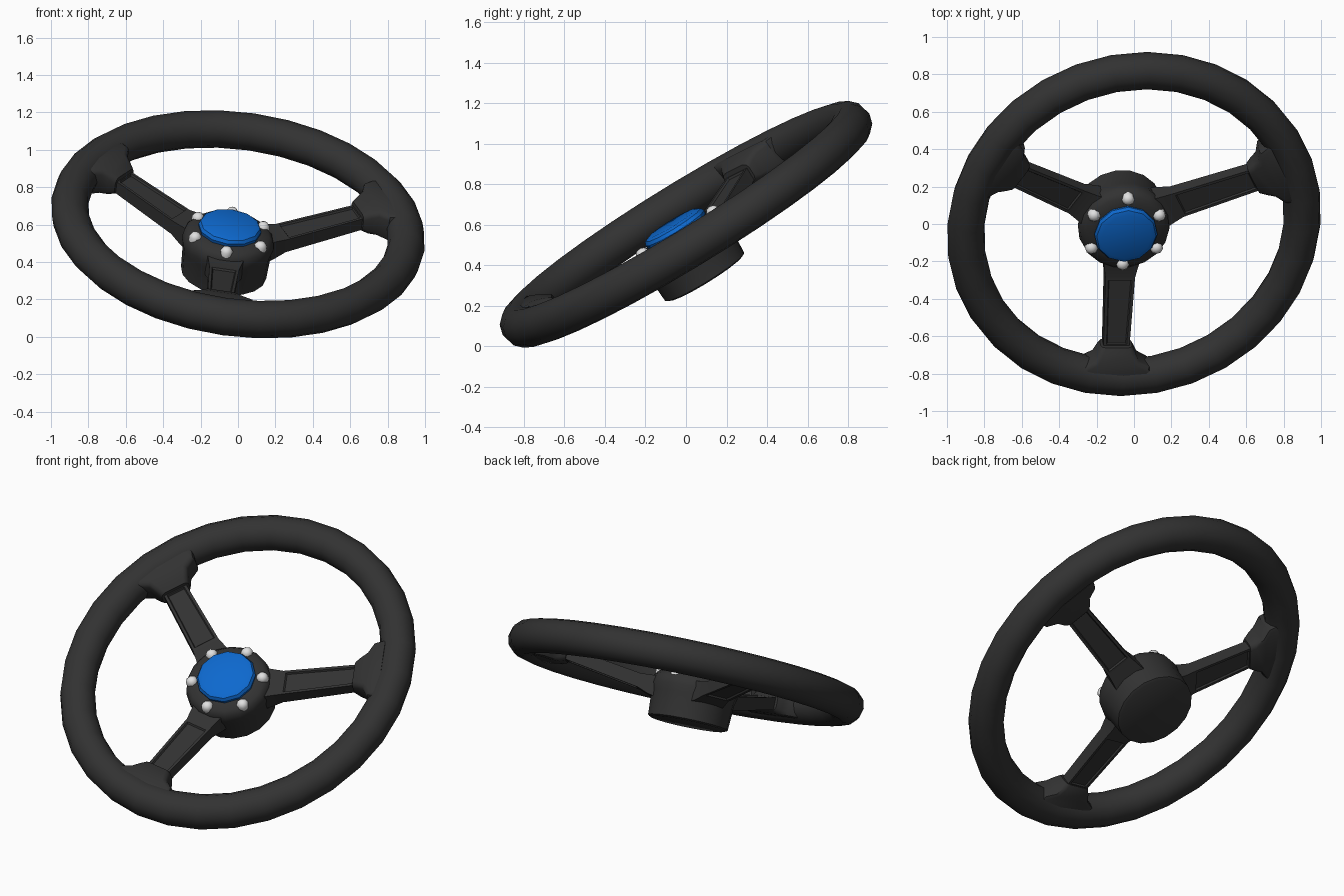
import bpy, bmesh, math
from mathutils import Matrix, Vector

if "Cube" in bpy.data.objects:
    bpy.data.objects.remove(bpy.data.objects["Cube"])

# Tilted wheel frame: u = sideways, v = up the wheel, w = facing the driver
w = Vector((0.12, -0.52, 0.846)).normalized()
v = (Vector((0, 1, 0)) - w * w.y).normalized()
u = v.cross(w)
WHEEL = Matrix.Translation((0, 0, 0.602)) @ Matrix((u, v, w)).transposed().to_4x4()
HUB = WHEEL @ Matrix.Translation((-0.04, -0.06, 0))


def material(name, rgb):
    m = bpy.data.materials.new(name)
    m.diffuse_color = (*rgb, 1)
    m.use_nodes = True
    m.node_tree.nodes["Principled BSDF"].inputs["Base Color"].default_value = m.diffuse_color
    return m


BLACK = material("black rubber", (0.032, 0.032, 0.032))
BLUE = material("blue cap", (0.004, 0.14, 0.62))
SILVER = material("pale metal", (0.75, 0.75, 0.75))


def finish(name, bm, mat, matrix, angle=40):
    bmesh.ops.recalc_face_normals(bm, faces=bm.faces)
    me = bpy.data.meshes.new(name)
    bm.to_mesh(me)
    bm.free()
    ob = bpy.data.objects.new(name, me)
    bpy.context.collection.objects.link(ob)
    me.materials.append(mat)
    ob.matrix_world = matrix
    bpy.ops.object.select_all(action='DESELECT')
    ob.select_set(True)
    bpy.context.view_layer.objects.active = ob
    bpy.ops.object.shade_smooth_by_angle(angle=math.radians(angle))
    return ob


def loft(bm, rings, closed=False):
    """Join rings of points with quads; cap the ends unless closed."""
    vr = [[bm.verts.new(p) for p in r] for r in rings]
    n = len(vr[0])
    pairs = list(zip(vr, vr[1:])) + ([(vr[-1], vr[0])] if closed else [])
    faces = [bm.faces.new((a[i], a[(i + 1) % n], b[(i + 1) % n], b[i]))
             for a, b in pairs for i in range(n)]
    if not closed:
        bm.faces.new(vr[0])
        bm.faces.new(vr[-1])
    return faces


def lathe(name, profile, sides, mat, matrix, angle=40):
    bm = bmesh.new()
    loft(bm, [[(r * math.cos(2 * math.pi * i / sides),
                r * math.sin(2 * math.pi * i / sides), z)
               for i in range(sides)] for r, z in profile])
    return finish(name, bm, mat, matrix, angle)


# Rim: slightly tall oval ring with a round grip
bm = bmesh.new()
rings = []
for i in range(32):
    a = 2 * math.pi * i / 32
    rings.append([((0.907 + 0.1 * math.cos(t)) * math.cos(a),
                   (0.960 + 0.1 * math.cos(t)) * math.sin(a),
                   0.1 * math.sin(t))
                  for t in (2 * math.pi * k / 12 for k in range(12))])
loft(bm, rings, closed=True)
finish("rim", bm, BLACK, WHEEL, 60)

# Hub: straight boss behind, wider collar in front
lathe("hub", [(0.215, -0.283), (0.23, -0.275), (0.238, -0.13), (0.248, -0.09),
              (0.24, -0.045), (0.215, -0.018), (0.15, -0.008)], 18, BLACK, HUB)

# Centre cap with a flat top
lathe("centre_cap", [(0.164, -0.02), (0.17, 0.008), (0.160, 0.026), (0.135, 0.036)],
      12, BLUE, HUB, 28)

# Six screws round the cap
for k in range(6):
    a = math.radians(30 + 60 * k)
    place = HUB @ Matrix.Translation((0.203 * math.cos(a), 0.203 * math.sin(a), -0.024))
    lathe("screw", [(0.034, -0.015), (0.034, 0.012), (0.022, 0.028), (0.008, 0.033)],
          8, SILVER, place, 50)


def bar(sections):
    """Rectangular rings along x: (distance, half width, middle height, half thickness)."""
    return [[(x, -h, z - t), (x, h, z - t), (x, h, z + t), (x, -h, z + t)]
            for x, h, z, t in sections]


# Three spokes with recessed panels, and flared pads where they meet the rim
for name, deg, reach in (("left", 149, 0.735), ("right", 27, 0.785), ("bottom", 270, 0.735)):
    turn = HUB @ Matrix.Rotation(math.radians(deg), 4, 'Z')
    bm = bmesh.new()
    faces = loft(bm, bar([(0.12, 0.12, -0.12, 0.07), (0.24, 0.092, -0.11, 0.055),
                          (0.31, 0.08, -0.097, 0.04), (reach - 0.03, 0.07, -0.022, 0.035),
                          (reach + 0.08, 0.07, -0.01, 0.035)]))
    panels = [faces[8], faces[10]]
    bmesh.ops.recalc_face_normals(bm, faces=bm.faces)
    bmesh.ops.inset_individual(bm, faces=panels, thickness=0.022, depth=0)
    bmesh.ops.inset_individual(bm, faces=panels, thickness=0.008, depth=-0.01)
    finish(name + "_spoke", bm, BLACK, turn, 30)

    bm = bmesh.new()
    loft(bm, bar([(reach - 0.04, 0.085, -0.015, 0.05), (reach - 0.01, 0.1, -0.012, 0.065),
                  (reach + 0.03, 0.12, -0.004, 0.075), (reach + 0.065, 0.18, 0, 0.078),
                  (reach + 0.13, 0.2, 0, 0.078)]))
    bmesh.ops.bevel(bm, geom=[e for e in bm.edges
                              if abs(e.verts[0].co.x - e.verts[1].co.x) > 0.01],
                    offset=0.025, segments=2, affect='EDGES', profile=0.5)
    finish(name + "_pad", bm, BLACK, turn, 40)
